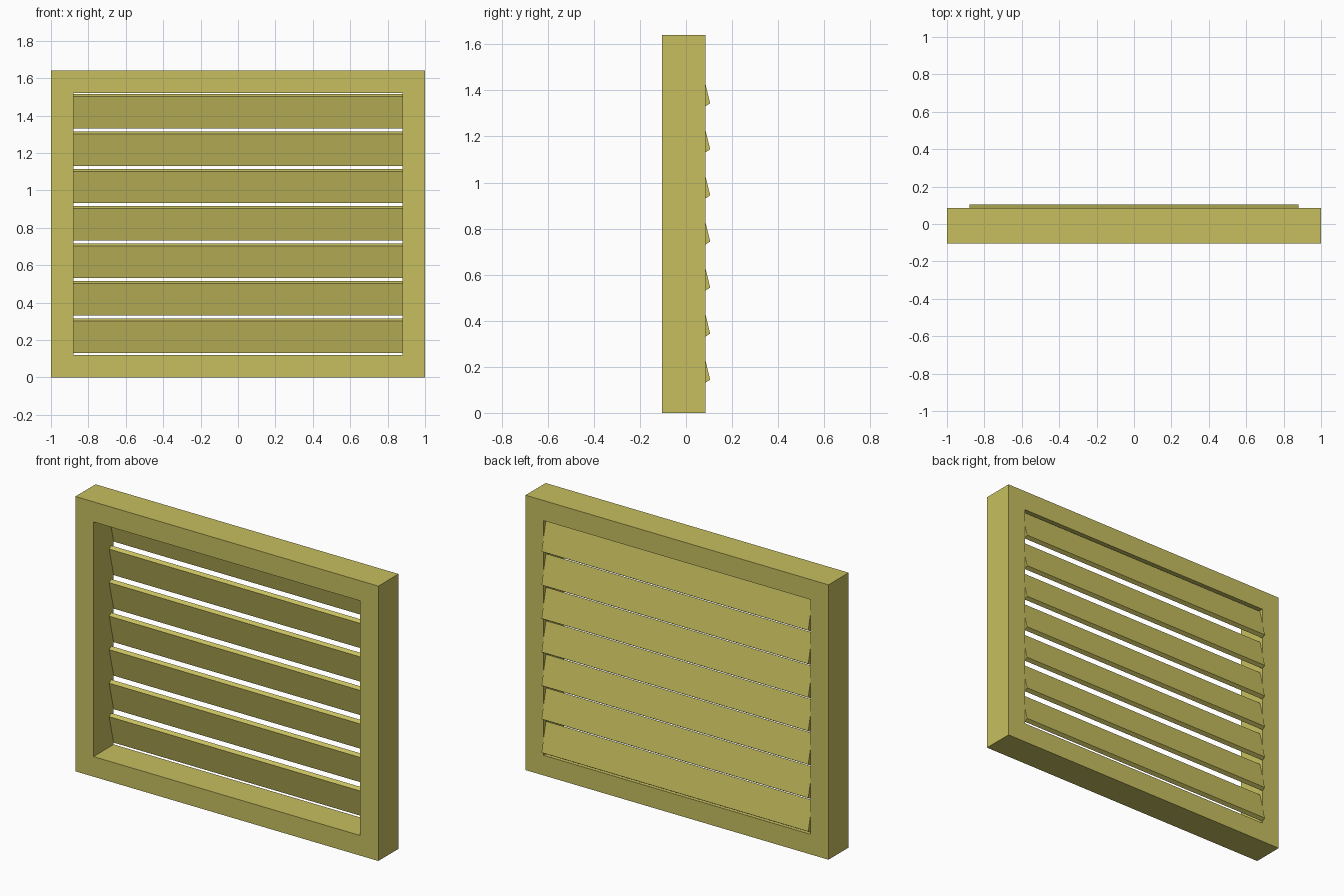
import bpy, bmesh

if "Cube" in bpy.data.objects:
    bpy.data.objects.remove(bpy.data.objects["Cube"])

mat = bpy.data.materials.new("olive_yellow")
mat.diffuse_color = (0.57, 0.52, 0.115, 1)
mat.use_nodes = True
mat.node_tree.nodes["Principled BSDF"].inputs["Base Color"].default_value = mat.diffuse_color


def make_object(name, bm):
    bmesh.ops.recalc_face_normals(bm, faces=bm.faces)
    mesh = bpy.data.meshes.new(name)
    bm.to_mesh(mesh)
    bm.free()
    mesh.materials.append(mat)
    obj = bpy.data.objects.new(name, mesh)
    bpy.context.collection.objects.link(obj)
    return obj


def rect(bm, hx, z0, z1, y):
    return [bm.verts.new((x, y, z)) for x, z in
            ((-hx, z0), (hx, z0), (hx, z1), (-hx, z1))]


# Frame: rectangular ring with an open middle
FRONT, BACK = -0.105, 0.085
bm = bmesh.new()
loops = [rect(bm, 1.0, 0.0, 1.64, FRONT), rect(bm, 1.0, 0.0, 1.64, BACK),
         rect(bm, 0.88, 0.12, 1.52, BACK), rect(bm, 0.88, 0.12, 1.52, FRONT)]
for k in range(4):
    a, b = loops[k], loops[(k + 1) % 4]
    for i in range(4):
        j = (i + 1) % 4
        bm.faces.new((a[i], a[j], b[j], b[i]))
make_object("frame", bm)

# Slats: tilted boards, lower edge leaning out of the back
PROFILE = [(0.042, 0.302), (0.063, 0.315), (0.105, 0.144), (0.084, 0.131)]
for n in range(7):
    bm = bmesh.new()
    left, right = [[bm.verts.new((x, y, z + 0.2 * n)) for y, z in PROFILE]
                   for x in (-0.88, 0.88)]
    bm.faces.new(left)
    bm.faces.new(right)
    for i in range(4):
        j = (i + 1) % 4
        bm.faces.new((left[i], left[j], right[j], right[i]))
    make_object(f"slat_{n + 1}", bm)
